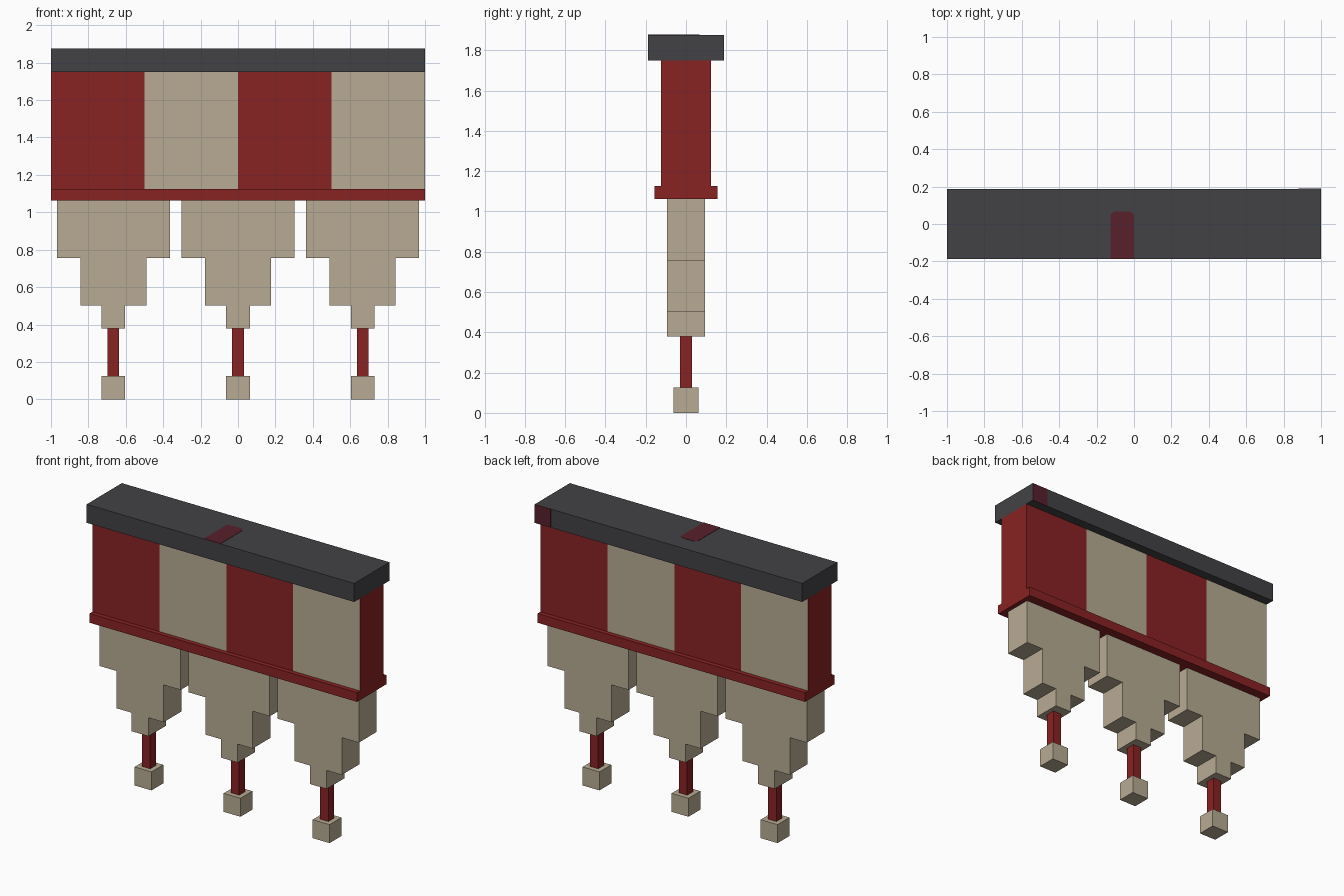
import bpy, bmesh, math

cube = bpy.data.objects.get("Cube")
if cube:
    bpy.data.objects.remove(cube, do_unlink=True)


def material(name, rgb):
    m = bpy.data.materials.new(name)
    m.use_nodes = True
    m.diffuse_color = (*rgb, 1)
    bsdf = m.node_tree.nodes["Principled BSDF"]
    bsdf.inputs["Base Color"].default_value = (*rgb, 1)
    bsdf.inputs["Roughness"].default_value = 0.9
    return m


RED = material("deep red", (0.25, 0.016, 0.017))
TAN = material("sand", (0.48, 0.41, 0.295))
GREY = material("charcoal", (0.055, 0.055, 0.062))
MAROON = material("dark maroon", (0.098, 0.0145, 0.025))


def finish(name, bm, *mats):
    bmesh.ops.recalc_face_normals(bm, faces=bm.faces)
    mesh = bpy.data.meshes.new(name)
    bm.to_mesh(mesh)
    bm.free()
    for m in mats:
        mesh.materials.append(m)
    obj = bpy.data.objects.new(name, mesh)
    bpy.context.scene.collection.objects.link(obj)
    return obj


def box_mesh(x, half_x, half_y, z0, z1, y=0):
    bm = bmesh.new()
    bmesh.ops.create_cube(bm, size=1)
    for v in bm.verts:
        v.co = (x + v.co.x * 2 * half_x, y + v.co.y * 2 * half_y,
                (z0 + z1) / 2 + v.co.z * (z1 - z0))
    return bm


def box(name, mat, *dims):
    return finish(name, box_mesh(*dims), mat)


# Striped wall: four panels on each long side, red ends
wall = box_mesh(0, 1, 0.125, 1.125, 1.75)
for cut in (-0.5, 0, 0.5):
    bmesh.ops.bisect_plane(wall, geom=wall.verts[:] + wall.edges[:] + wall.faces[:],
                           plane_co=(cut, 0, 0), plane_no=(1, 0, 0))
wall.normal_update()
for f in wall.faces:
    if abs(f.normal.y) > 0.5:
        across = f.calc_center_median().x * (-1 if f.normal.y > 0 else 1)
        f.material_index = math.floor(across * 2) % 2
finish("striped_wall", wall, RED, TAN)

# Cap and lower trim
box("roof_cap", GREY, 0, 1, 0.1875, 1.75, 1.875)
box("lower_trim", RED, 0, 1, 0.156, 1.0625, 1.125)

# Painted patches on the cap
box("back_cap_patch", MAROON, 0.94, 0.06, 0.001, 1.75, 1.875, 0.1875)
patch = bmesh.new()
outline = [(-0.125, -0.1875), (0, -0.1875), (0, 0.05), (-0.02, 0.0675),
           (-0.105, 0.0675), (-0.125, 0.05)]
face = patch.faces.new([patch.verts.new((x, y, 1.875)) for x, y in outline])
top = bmesh.ops.extrude_face_region(patch, geom=[face])
bmesh.ops.translate(patch, vec=(0, 0, 0.002),
                    verts=[g for g in top["geom"] if isinstance(g, bmesh.types.BMVert)])
finish("top_cap_patch", patch, MAROON)

# Three stepped pendants, each with a rod and end block
for side, x in (("right", -0.666), ("middle", 0), ("left", 0.666)):
    box(side + "_upper_step", TAN, x, 0.303, 0.094, 0.755, 1.0625)
    box(side + "_middle_step", TAN, x, 0.176, 0.094, 0.503, 0.755)
    box(side + "_lower_step", TAN, x, 0.063, 0.094, 0.378, 0.503)
    box(side + "_rod", RED, x, 0.031, 0.031, 0.125, 0.378)
    box(side + "_end_block", TAN, x, 0.063, 0.063, 0, 0.125)
